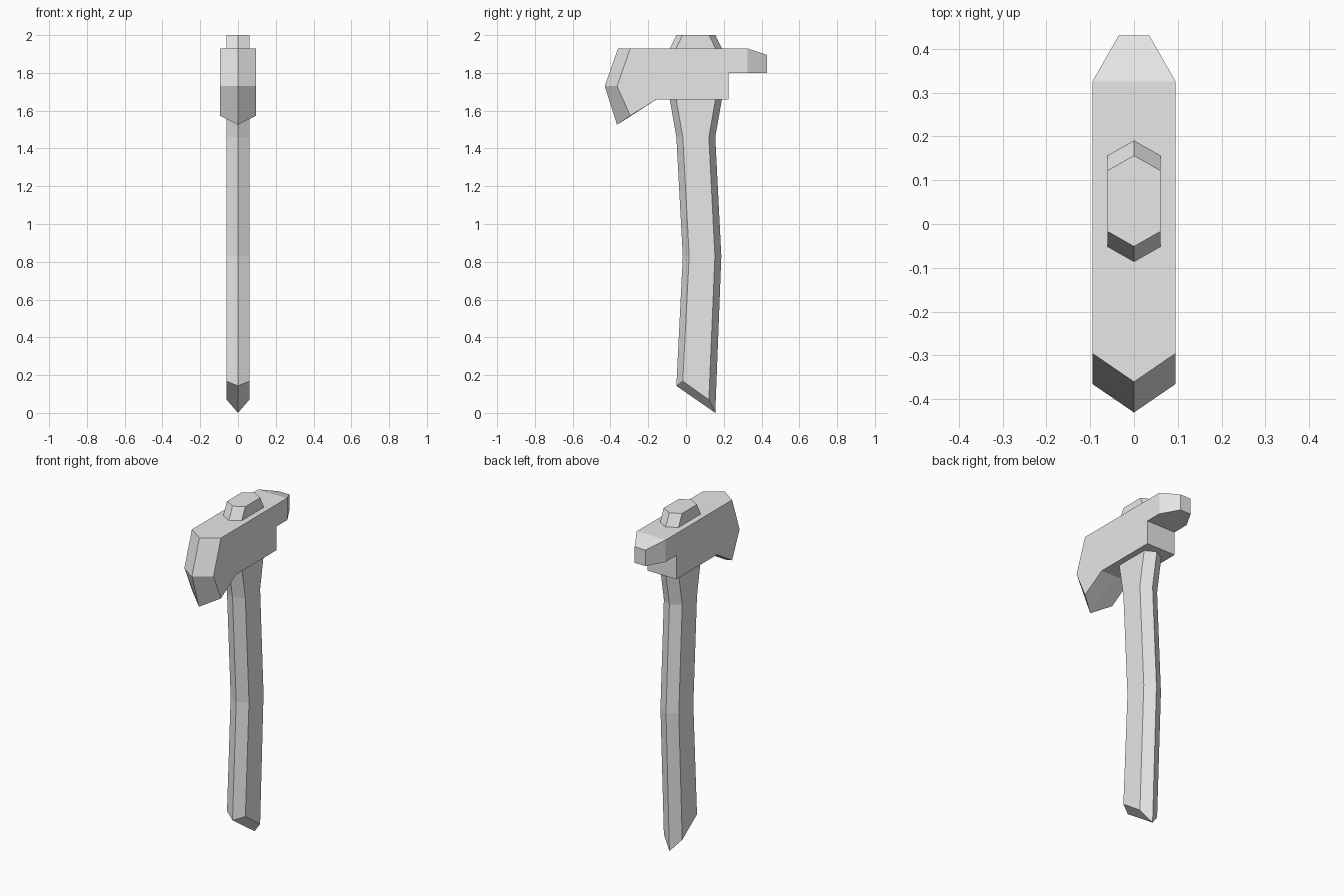
import bpy
import bmesh

if "Cube" in bpy.data.objects:
    bpy.data.objects.remove(bpy.data.objects["Cube"], do_unlink=True)

# Single flat colour
grey = bpy.data.materials.new("plain_grey")
grey.use_nodes = True
grey.diffuse_color = (0.8, 0.8, 0.8, 1)
grey.node_tree.nodes["Principled BSDF"].inputs["Base Color"].default_value = (0.8, 0.8, 0.8, 1)


def build_mirrored(name, points, faces):
    """Make an object from its +x half, mirrored across x = 0."""
    bm = bmesh.new()
    verts = [bm.verts.new(p) for p in points]
    for face in faces:
        bm.faces.new([verts[i] for i in face])
    bmesh.ops.mirror(bm, geom=bm.verts[:] + bm.edges[:] + bm.faces[:],
                     axis='X', merge_dist=0.0001)
    bmesh.ops.remove_doubles(bm, verts=bm.verts[:], dist=0.0001)
    # Join flat faces that meet on the centre line
    seam = [e for e in bm.edges if all(abs(v.co.x) < 0.0001 for v in e.verts)
            and len(e.link_faces) == 2 and e.calc_face_angle(1) < 0.01]
    bmesh.ops.dissolve_edges(bm, edges=seam, use_verts=False)
    bmesh.ops.recalc_face_normals(bm, faces=bm.faces[:])
    mesh = bpy.data.meshes.new(name)
    bm.to_mesh(mesh)
    bm.free()
    mesh.materials.append(grey)
    obj = bpy.data.objects.new(name, mesh)
    bpy.context.collection.objects.link(obj)
    return obj


# Axe head: outline on the centre line, and the matching outline on the side
WIDE, NARROW = 0.095, 0.035
centre = [(-0.36, 1.93), (0.325, 1.93), (0.43, 1.895), (0.43, 1.80), (0.325, 1.80),
          (0.225, 1.80), (0.225, 1.66), (-0.155, 1.66), (-0.365, 1.525), (-0.43, 1.73)]
side = list(centre)
side[0], side[8], side[9] = (-0.295, 1.93), (-0.295, 1.573), (-0.365, 1.73)
n = len(centre)
points = [(0, y, z) for y, z in centre]
points += [(NARROW if i in (2, 3) else WIDE, y, z) for i, (y, z) in enumerate(side)]
faces = [(i, (i + 1) % n, n + (i + 1) % n, n + i) for i in range(n)]
faces.append([n + i for i in range(n) if i not in (2, 3)])   # cheek
faces.append([n + i for i in (1, 2, 3, 4)])                  # poll chamfer
build_mirrored("axe_head", points, faces)

# Handle: six-sided sections given as height, front and back
HALF, POINT = 0.06, 0.034
sections = [(0.0, -0.051, 0.155), (0.83, -0.017, 0.187), (1.46, -0.051, 0.155),
            (1.66, -0.086, 0.19), (1.93, -0.086, 0.19), (2.0, -0.051, 0.156)]
foot_heights = (0.143, 0.168, 0.07, 0.0)                     # slanted butt
points = []
for s, (z, front, back) in enumerate(sections):
    row = [(0, front), (HALF, front + POINT), (HALF, back - POINT), (0, back)]
    for k, (x, y) in enumerate(row):
        points.append((x, y, foot_heights[k] if s == 0 else z))
faces = [(4 * s + k, 4 * s + k + 1, 4 * s + k + 5, 4 * s + k + 4)
         for s in range(len(sections) - 1) for k in range(3)]
top = 4 * (len(sections) - 1)
faces += [(0, 1, 2, 3), (top, top + 1, top + 2, top + 3)]
build_mirrored("handle", points, faces)
